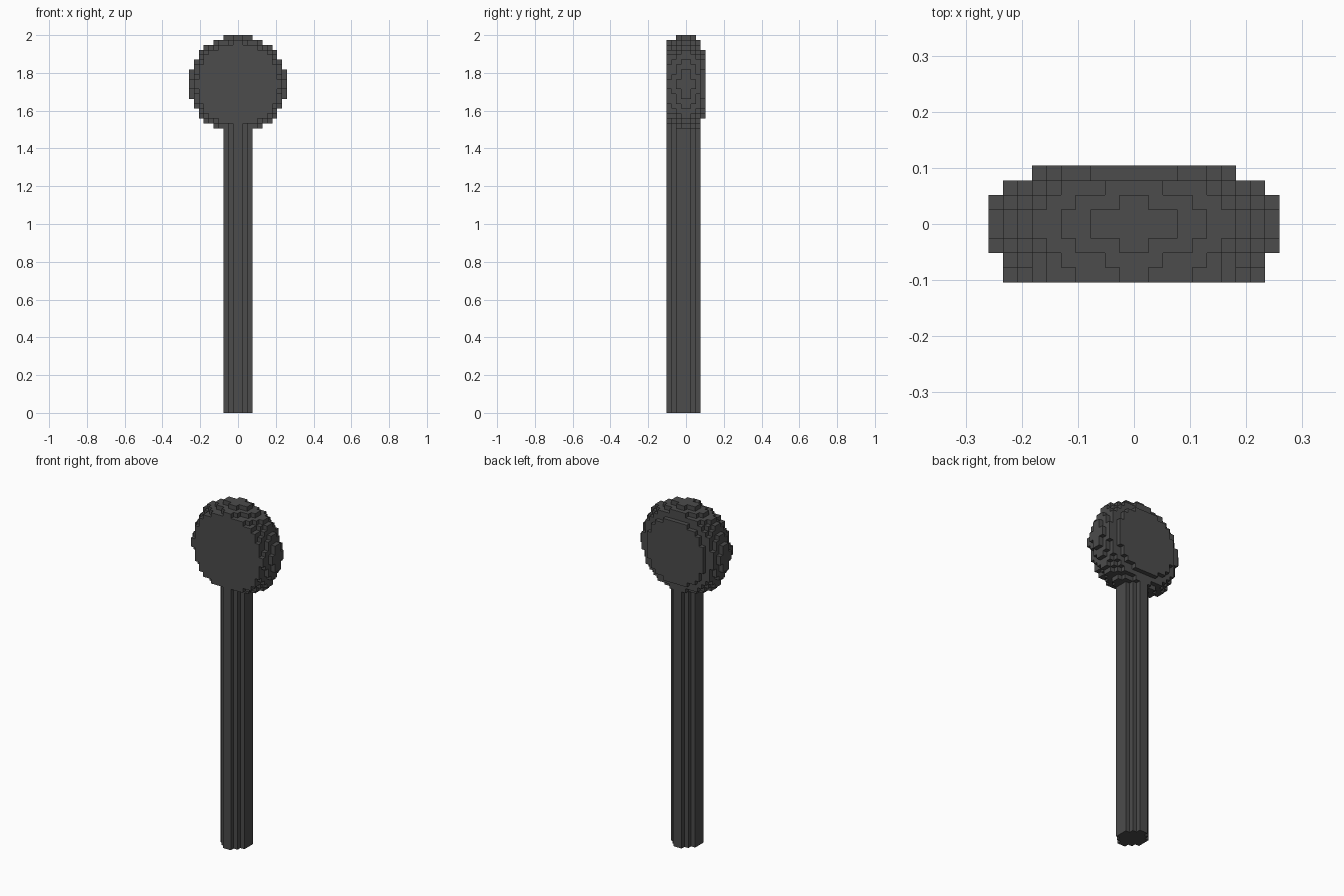
import bpy, bmesh, math
from mathutils import Vector

if "Cube" in bpy.data.objects:
    bpy.data.objects.remove(bpy.data.objects["Cube"])

V = 2.0 / 77          # block size
CZ = 67               # head centre height, in blocks

dark = bpy.data.materials.new("dark_grey")
dark.diffuse_color = (0.072, 0.072, 0.072, 1)
dark.use_nodes = True
dark.node_tree.nodes["Principled BSDF"].inputs["Base Color"].default_value = dark.diffuse_color

# Head: a disc of blocks for each depth layer (squared radius, front to back)
head_layers = [73, 77, 91.5, 100, 100, 91.5, 77, 52]
head = {(x, y - 4, z + CZ)
        for y, r2 in enumerate(head_layers)
        for x in range(-10, 10) for z in range(-10, 10)
        if (x + .5) ** 2 + (z + .5) ** 2 <= r2}

# Pole: notched round section, half width for each depth row
pole_rows = [1, 2, 3, 3, 3, 2, 1]
pole = {(x, y - 4, z)
        for y, w in enumerate(pole_rows)
        for x in range(-w, w) for z in range(58)}
head -= pole
solid = head | pole


def build(name, cells):
    """Make the outside faces of a set of blocks, then merge flat areas."""
    bm = bmesh.new()
    cache = {}

    def vert(p):
        if p not in cache:
            cache[p] = bm.verts.new(Vector(p) * V)
        return cache[p]

    for c in sorted(cells):
        for axis in range(3):
            for side in (0, 1):
                n = list(c)
                n[axis] += 2 * side - 1
                if tuple(n) in solid:
                    continue
                u, w = (axis + 1) % 3, (axis + 2) % 3
                loop = []
                for du, dw in ((0, 0), (1, 0), (1, 1), (0, 1)):
                    p = list(c)
                    p[axis] += side
                    p[u] += du
                    p[w] += dw
                    loop.append(vert(tuple(p)))
                bm.faces.new(loop if side else loop[::-1])
    bmesh.ops.dissolve_limit(bm, angle_limit=math.radians(1),
                             verts=bm.verts[:], edges=bm.edges[:])
    me = bpy.data.meshes.new(name)
    bm.to_mesh(me)
    bm.free()
    me.materials.append(dark)
    bpy.context.collection.objects.link(bpy.data.objects.new(name, me))


build("round_head", head)
build("pole", pole)
